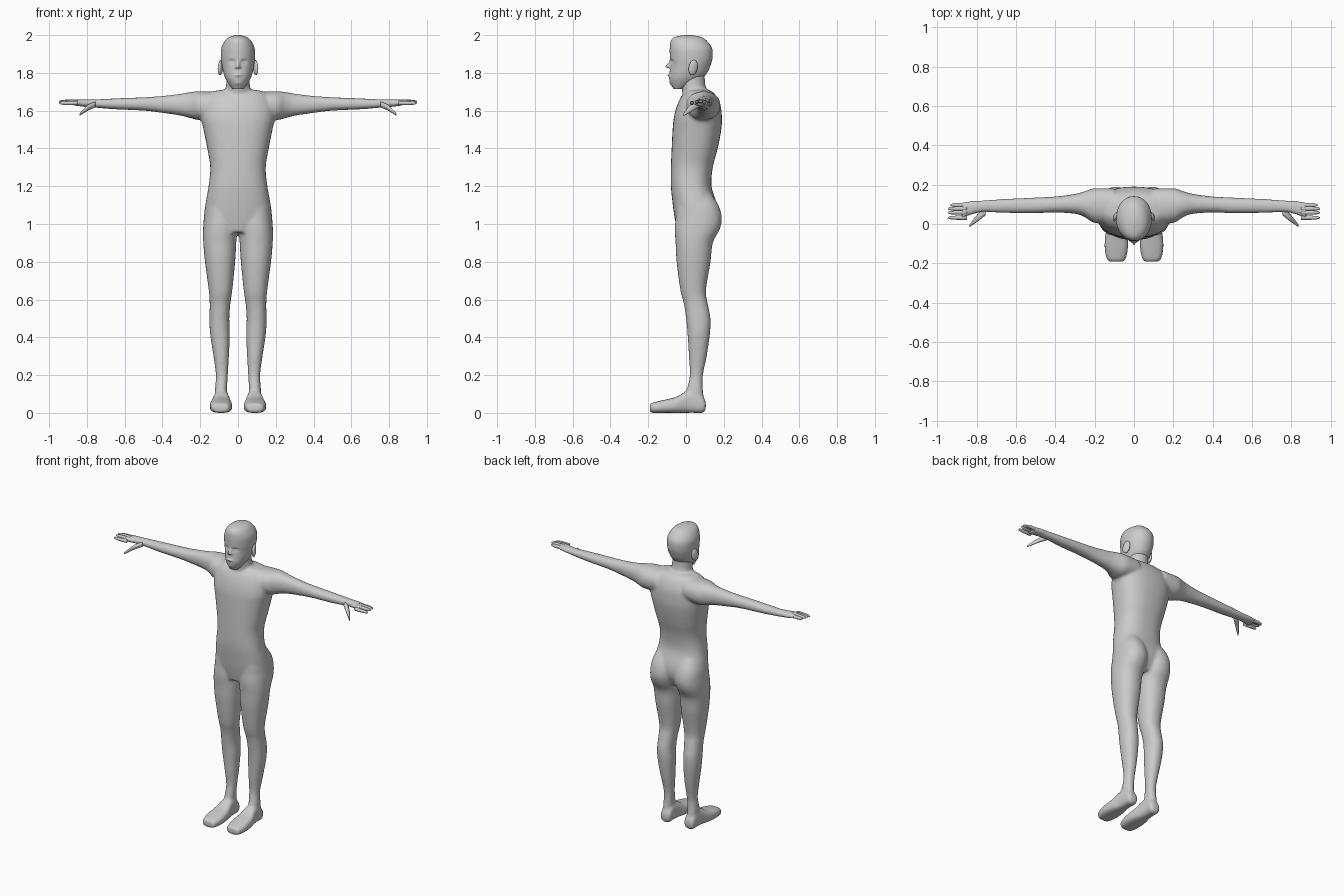
import bpy, bmesh, math
from mathutils import Matrix

skin = bpy.data.materials.new("plain_grey")
skin.diffuse_color = (0.6, 0.6, 0.6, 1)


def spline(p0, p1, p2, p3, t):
    """Catmull-Rom blend of four section rows."""
    return [0.5 * (2 * b + (c - a) * t + (2 * a - 5 * b + 4 * c - d) * t * t
                   + (3 * b - a - 3 * c + d) * t ** 3)
            for a, b, c, d in zip(p0, p1, p2, p3)]


def loft(bm, axis, rows, sides=32, power=2.0, steps=4, flip=1):
    """Rows are (position, a_min, a_max, b_min, b_max) along the axis."""
    full = []
    for i in range(len(rows) - 1):
        q = [rows[max(i - 1, 0)], rows[i], rows[i + 1], rows[min(i + 2, len(rows) - 1)]]
        full += [spline(*q, s / steps) for s in range(steps)]
    full.append(rows[-1])
    rings = []
    for t, a0, a1, b0, b1 in full:
        ring = []
        for k in range(sides):
            c, s = math.cos(2 * math.pi * k / sides), math.sin(2 * math.pi * k / sides)
            a = (a0 + a1) / 2 + (a1 - a0) / 2 * math.copysign(abs(c) ** (2 / power), c)
            b = (b0 + b1) / 2 + (b1 - b0) / 2 * math.copysign(abs(s) ** (2 / power), s)
            x, y, z = {"x": (t, a, b), "y": (a, t, b), "z": (a, b, t)}[axis]
            ring.append(bm.verts.new((x * flip, y, z)))
        rings.append(ring)
    faces = [bm.faces.new(rings[0]), bm.faces.new(rings[-1][::-1])]
    for r, u in zip(rings, rings[1:]):
        for k in range(sides):
            n = (k + 1) % sides
            faces.append(bm.faces.new((r[k], u[k], u[n], r[n])))
    bmesh.ops.recalc_face_normals(bm, faces=faces)


def finish(bm, name):
    me = bpy.data.meshes.new(name)
    bm.to_mesh(me)
    bm.free()
    me.materials.append(skin)
    me.shade_smooth()
    ob = bpy.data.objects.new(name, me)
    bpy.context.collection.objects.link(ob)
    return ob


torso = [(.955, -.12, .12, -.045, .13), (1.03, -.172, .172, -.06, .165),
         (1.1, -.173, .173, -.07, .165), (1.2, -.156, .156, -.08, .135),
         (1.3, -.147, .147, -.08, .142), (1.4, -.163, .163, -.076, .168),
         (1.5, -.183, .183, -.071, .187), (1.56, -.195, .195, -.065, .19),
         (1.62, -.19, .19, -.05, .185), (1.67, -.17, .17, -.028, .165),
         (1.7, -.14, .14, 0, .14), (1.71, -.09, .09, .01, .12)]
neck = [(1.62, -.09, .09, 0, .15), (1.69, -.07, .07, -.018, .122),
        (1.74, -.063, .063, -.026, .102), (1.82, -.06, .06, -.02, .1)]
leg = [(.05, .06, .12, .01, .1), (.12, .058, .122, .005, .09),
       (.2, .054, .117, .02, .09), (.3, .048, .13, .015, .11),
       (.42, .043, .148, .008, .127), (.5, .046, .151, 0, .13),
       (.58, .04, .15, -.012, .115), (.65, .03, .155, -.03, .106),
       (.8, .015, .175, -.05, .13), (.9, .009, .184, -.055, .142),
       (.97, .004, .185, -.06, .178), (1.03, 0, .181, -.055, .19),
       (1.1, .008, .172, -.05, .172), (1.18, .03, .14, -.03, .12)]
foot = [(-.192, .06, .115, .005, .045), (-.18, .043, .138, 0, .053),
        (-.12, .03, .15, 0, .068), (-.05, .034, .145, 0, .085),
        (0, .045, .132, 0, .115), (.05, .05, .126, 0, .12),
        (.09, .052, .124, 0, .085), (.105, .065, .112, .02, .06)]
arm = [(.1, 0, .18, 1.56, 1.7), (.2, .005, .182, 1.55, 1.702),
       (.25, .035, .167, 1.56, 1.699), (.3, .052, .153, 1.573, 1.69),
       (.4, .058, .14, 1.588, 1.678), (.5, .055, .135, 1.6, 1.671),
       (.65, .056, .128, 1.607, 1.665), (.75, .06, .122, 1.615, 1.66),
       (.79, .057, .118, 1.618, 1.66), (.84, .042, .117, 1.623, 1.659),
       (.88, .026, .11, 1.63, 1.656)]

# Body: torso, neck, limbs and feet fused into one smooth skin
bm = bmesh.new()
loft(bm, "z", torso, power=2.4)
loft(bm, "z", neck)
for side in (1, -1):
    loft(bm, "z", leg, power=2.2, flip=side)
    loft(bm, "y", foot, power=2.8, flip=side)
    loft(bm, "x", arm, power=2.2, flip=side)
body = finish(bm, "body")
fuse = body.modifiers.new("fuse", "REMESH")
fuse.mode = "VOXEL"
fuse.voxel_size = 0.009
fuse.use_smooth_shade = True
soften = body.modifiers.new("soften", "SMOOTH")
soften.factor = 0.5
soften.iterations = 6

# Head with sculpted face: (x, z, x spread, spread up, spread down, push in y)
head = [(1.715, -.028, .028, -.066, -.015), (1.74, -.048, .048, -.08, .04),
        (1.77, -.066, .066, -.089, .085), (1.8, -.077, .077, -.087, .112),
        (1.84, -.085, .085, -.083, .13), (1.88, -.09, .09, -.085, .14),
        (1.93, -.088, .088, -.086, .138), (1.97, -.069, .069, -.08, .11),
        (1.99, -.045, .045, -.058, .08), (2.0, -.012, .012, -.01, .03)]
features = [(0, 1.832, .009, .022, .006, -.026), (0, 1.787, .02, .007, .007, -.01),
            (0, 1.783, .018, .002, .002, .005), (0, 1.745, .02, .012, .01, -.004)]
for side in (1, -1):
    features += [(side * .032, 1.86, .015, .009, .012, .011),
                 (side * .032, 1.857, .009, .005, .005, -.006),
                 (side * .012, 1.828, .005, .006, .005, -.009)]
bm = bmesh.new()
loft(bm, "z", head, sides=112, power=2.1, steps=8)
for v in bm.verts:
    if v.co.y < -.02:
        x, z = v.co.x, v.co.z
        for fx, fz, sx, up, down, push in features:
            sz = up if z > fz else down
            v.co.y += push * math.exp(-((x - fx) / sx) ** 2 - ((z - fz) / sz) ** 2)
finish(bm, "head")

# Ears, fingers and thumbs on both sides
fingers = [(.032, .945, 1.64), (.058, .947, 1.646), (.078, .947, 1.648), (.096, .935, 1.643)]
thumb = [(.755, .045, .085, 1.617, 1.648), (.79, .016, .055, 1.602, 1.634),
         (.82, -.004, .02, 1.584, 1.606), (.838, -.017, -.006, 1.573, 1.586)]
for side, label in ((1, "left"), (-1, "right")):
    bm = bmesh.new()
    place = (Matrix.Translation((side * .093, .038, 1.828))
             @ Matrix.Rotation(side * .35, 4, "Z") @ Matrix.Rotation(-.2, 4, "X")
             @ Matrix.Diagonal((.012, .025, .041, 1)))
    bmesh.ops.create_uvsphere(bm, u_segments=20, v_segments=14, radius=1, matrix=place)
    finish(bm, label + "_ear")

    bm = bmesh.new()
    for y, tip, z in fingers:
        rows = [(x, y - r, y + r, z - r, z + r)
                for x, r in ((.85, .011), (.9, .0105), (tip - .012, .008), (tip, .003))]
        loft(bm, "x", rows, sides=12, steps=3, flip=side)
    finish(bm, label + "_fingers")

    bm = bmesh.new()
    loft(bm, "x", thumb, sides=14, flip=side)
    finish(bm, label + "_thumb")
